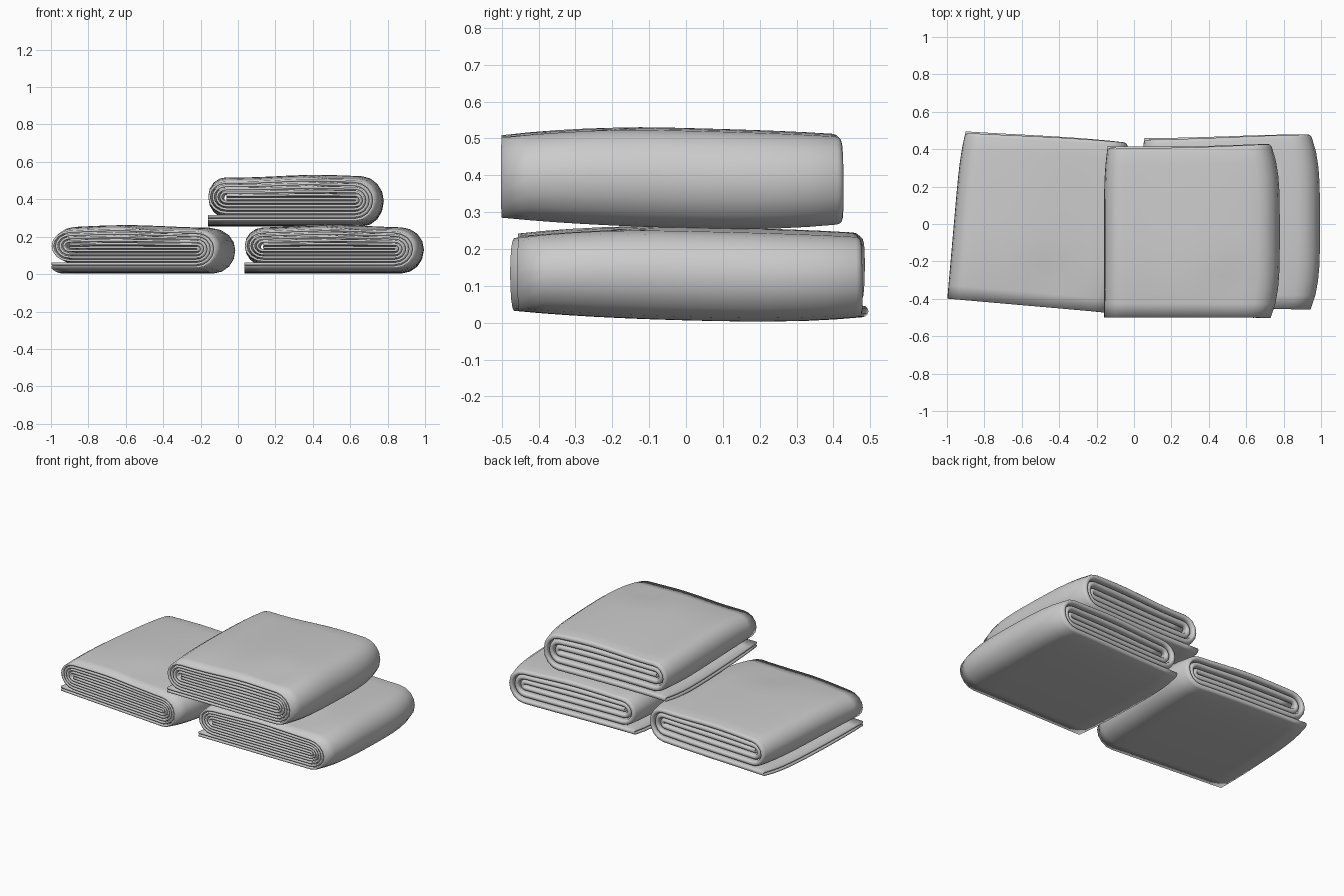
import bpy, math
from mathutils import Vector

if "Cube" in bpy.data.objects:
    bpy.data.objects.remove(bpy.data.objects["Cube"])

W, L = 0.96, 0.92          # towel width and depth
PITCH, Z0 = 0.041, 0.035   # layer spacing, lowest layer height
HALF, THICK = 0.0105, 0.012  # half gap of the doubled cloth, sheet thickness


def spiral():
    """Rolled fold centreline: six stacked layers joined by half circles."""
    z = [Z0 + PITCH * k for k in range(6)]
    xr, xl = W / 2 - 0.12, -W / 2 + 0.10
    pts = []

    def straight(a, b, h, n=9):
        for i in range(n):
            pts.append(Vector((a + (b - a) * i / n, h)))

    def bend(x, za, zb, side, n=8):
        c, r = (za + zb) / 2, (zb - za) / 2
        for i in range(n):
            t = math.pi * i / n
            pts.append(Vector((x + side * abs(r) * math.sin(t), c - r * math.cos(t))))

    straight(-W / 2, xr, z[0])
    for low, high, nxt in ((0, 5, 1), (1, 4, 2), (2, 3, None)):
        bend(xr, z[low], z[high], 1)
        if nxt is None:
            straight(xr, xl, z[high])
            pts.append(Vector((xl, z[high])))
        else:
            straight(xr, xl, z[high])
            bend(xl, z[high], z[nxt], -1)
            straight(xl, xr, z[nxt])
    return pts


def fold_profile(back):
    """Doubled cloth along the depth: open at the front, folded at the back."""
    front, n = -L / 2, 12
    ys = [front + (back - front) * i / n for i in range(n)]
    wrap = [(back + 0.012 * math.sin(math.pi * i / 6),
             HALF * math.cos(math.pi * i / 6)) for i in range(7)]
    return [(y, HALF) for y in ys] + wrap + [(y, -HALF) for y in reversed(ys)]


def soften(x, y, z, seed):
    """Padded bulge in the middle, drooping ends and soft dents."""
    v = y / (L / 2)
    mid = Z0 + PITCH * 2.5
    zs = 1.04 - 0.15 * abs(v - 0.1) ** 2.6
    top = max(0, (z - mid) / 0.1)
    nx = x
    if x > 0:
        nx -= 0.05 * abs(v) ** 4 * (x / (W / 2))
    else:
        nx += 0.02 * max(0, v) ** 4 * (-2 * x / W)
    nz = mid + (z - mid) * zs
    nz += 0.006 * math.cos(x * 7 + seed) * top - 0.005 * math.sin(y * 5)
    dent = math.exp(-((x - 0.12 + 0.1 * seed) / 0.12) ** 2 - ((y + 0.3) / 0.13) ** 2)
    nz -= 0.010 * dent * top
    ny = y + 0.012 * math.sin(x * 3 + seed) * max(0, v)
    return nx, ny, nz


def towel(name, loc, rot=0, scale=(1, 1, 1), seed=0):
    path = spiral()
    n = len(path)
    verts, faces = [], []
    for i, p in enumerate(path):
        d = (path[min(i + 1, n - 1)] - path[max(i - 1, 0)]).normalized()
        nrm = Vector((d.y, -d.x))
        prof = fold_profile(L / 2 - 0.012 - 0.03 * i / n)
        m = len(prof)
        for y, o in prof:
            q = p + nrm * o
            verts.append(soften(q.x, y, q.y, seed))
    for i in range(n - 1):
        for j in range(m - 1):
            a = i * m + j
            faces.append((a, a + m, a + m + 1, a + 1))
    me = bpy.data.meshes.new(name)
    me.from_pydata(verts, [], faces)
    ob = bpy.data.objects.new(name, me)
    bpy.context.collection.objects.link(ob)
    ob.location, ob.scale = loc, scale
    ob.rotation_euler.z = math.radians(rot)
    mod = ob.modifiers.new("cloth_thickness", "SOLIDIFY")
    mod.thickness, mod.offset = THICK, 0
    bpy.ops.object.select_all(action='DESELECT')
    ob.select_set(True)
    bpy.context.view_layer.objects.active = ob
    bpy.ops.object.shade_smooth_by_angle(angle=math.radians(50))
    return ob


# two towels side by side, a third laid across them
towel("left_towel", (-0.495, 0.01, -0.007), -5, (0.97, 0.98, 1), 0.6)
towel("right_towel", (0.515, 0.005, -0.007), 0, (1, 1, 1), 0.0)
towel("top_towel", (0.31, -0.04, 0.243), 0, (0.98, 1, 1.07), -0.9)
